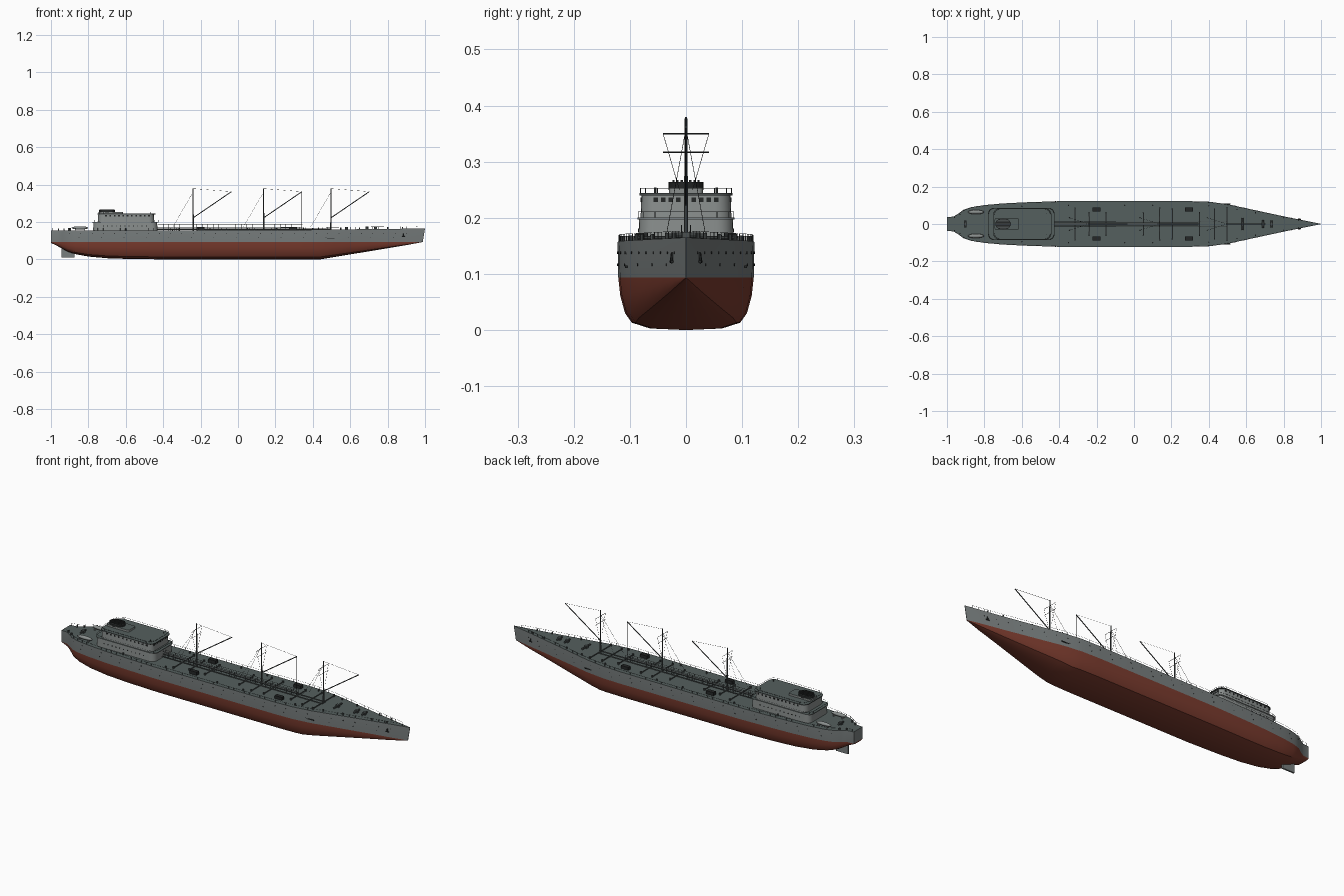
import bpy, bmesh, math
from mathutils import Vector

if "Cube" in bpy.data.objects:
    bpy.data.objects.remove(bpy.data.objects["Cube"])


def mat(name, r, g, b):
    m = bpy.data.materials.new(name)
    m.diffuse_color = (r, g, b, 1)
    m.use_nodes = True
    m.node_tree.nodes["Principled BSDF"].inputs["Base Color"].default_value = m.diffuse_color
    return m


GREY = mat("hull grey", 0.19, 0.21, 0.21)
RED = mat("bottom red", 0.20, 0.045, 0.028)
DECK = mat("deck grey green", 0.09, 0.115, 0.112)
HOUSE = mat("house grey", 0.25, 0.27, 0.265)
BLACK = mat("black", 0.018, 0.02, 0.02)
DARK = mat("fitting grey", 0.07, 0.08, 0.08)


def finish(name, bm, *mats, smooth=None):
    bmesh.ops.recalc_face_normals(bm, faces=bm.faces)
    me = bpy.data.meshes.new(name)
    bm.to_mesh(me)
    bm.free()
    for m in mats:
        me.materials.append(m)
    ob = bpy.data.objects.new(name, me)
    bpy.context.collection.objects.link(ob)
    if smooth:
        bpy.context.view_layer.objects.active = ob
        ob.select_set(True)
        bpy.ops.object.shade_smooth_by_angle(angle=math.radians(smooth))
        ob.select_set(False)
    return ob


def rod(bm, a, b, r, n=4, r2=None):
    a, b = Vector(a), Vector(b)
    q = (b - a).to_track_quat('Z', 'Y').to_matrix().to_4x4()
    q.translation = (a + b) / 2
    bmesh.ops.create_cone(bm, cap_ends=True, segments=n, radius1=r,
                          radius2=r if r2 is None else r2, depth=(b - a).length, matrix=q)


def box(bm, x0, x1, y0, y1, z0, z1):
    vs = bmesh.ops.create_cube(bm, size=1)["verts"]
    for v in vs:
        v.co = ((x0 + x1) / 2 + v.co.x * (x1 - x0), (y0 + y1) / 2 + v.co.y * (y1 - y0),
                (z0 + z1) / 2 + v.co.z * (z1 - z0))


def interp(table, x):
    for (x0, a), (x1, b) in zip(table, table[1:]):
        if x <= x1:
            return a + (b - a) * max(0, x - x0) / (x1 - x0)
    return table[-1][1]


def rounded(x0, x1, w, r, n=5):
    pts = []
    for k, (cx, cy) in enumerate([(x1 - r, w - r), (x0 + r, w - r), (x0 + r, r - w), (x1 - r, r - w)]):
        for i in range(n + 1):
            t = math.pi / 2 * (k + i / n)
            pts.append((cx + r * math.cos(t), cy + r * math.sin(t)))
    return pts


def prism(name, pts, z0, z1, side, top, taper=1.0):
    bm = bmesh.new()
    mx = sum(p[0] for p in pts) / len(pts)
    lo = [bm.verts.new((x, y, z0)) for x, y in pts]
    hi = [bm.verts.new((mx + (x - mx) * taper, y * taper, z1)) for x, y in pts]
    bm.faces.new(lo)
    bm.faces.new(hi).material_index = 1
    for i in range(len(pts)):
        j = (i + 1) % len(pts)
        bm.faces.new((lo[i], lo[j], hi[j], hi[i]))
    return finish(name, bm, side, top, smooth=35)


# Hull lines: half width, keel height and sheer along the length
WIDTH = [(-1, .036), (-.965, .040), (-.94, .055), (-.91, .077), (-.87, .090), (-.8, .101), (-.7, .110),
         (-.58, .116), (-.4, .122), (.3, .122), (.4, .119), (.5, .106), (.6, .084), (.8, .041), (1, .001)]
KEEL = [(-1, .088), (-.965, .071), (-.94, .057), (-.91, .041), (-.87, .028), (-.8, .015), (-.7, .006),
        (-.58, .002), (-.4, 0), (.44, 0), (1, .0925)]
WL = .094
half = lambda x: interp(WIDTH, x)
sheer = lambda x: .155 + .010 * max(0, (x - .1) / .9)
SECTION = [(.97, .65), (.90, .32), (.80, .14), (.53, .03), (0, 0)]

# Hull: lofted stations, red below the waterline, deck on top
bm = bmesh.new()
rings = []
for x in sorted({p[0] for p in WIDTH + KEEL} | {.7, .9}):
    w, k, zd = half(x), interp(KEEL, x), sheer(x)
    side = [(w, zd), (w * .99, WL)] + [(w * .99 * f, k + (WL - k) * t) for f, t in SECTION]
    pts = side + [(-y, z) for y, z in side[-2::-1]]
    rake = .012 if x == 1 else 0
    rings.append([bm.verts.new((x - rake * (zd - z) / .07 if rake else x, y, z)) for y, z in pts])
n = len(rings[0])
for a, b in zip(rings, rings[1:]):
    for i in range(n):
        j = (i + 1) % n
        f = bm.faces.new((a[i], b[i], b[j], a[j]))
        f.material_index = 2 if i == n - 1 else (0 if i in (0, n - 2) else 1)
s = rings[0]
bm.faces.new((s[0], s[1], s[-2], s[-1]))
bm.faces.new(s[1:-1]).material_index = 1
bm.faces.new(rings[-1])
finish("hull", bm, GREY, RED, DECK, smooth=30)

# Rudder
bm = bmesh.new()
box(bm, -.945, -.875, -.004, .004, .011, .065)
finish("rudder", bm, GREY)

# Hull portholes, anchors
bm = bmesh.new()
for sy in (-1, 1):
    for z, step, start in ((.138, .06, -.9), (.116, .12, -.85)):
        x = start
        while x < .92:
            y = half(x)
            rod(bm, (x, sy * (y - .002), z), (x, sy * (y + .0008), z), .0022, 6)
            x += step
    box(bm, .475, .515, sy * half(.495) - .002, sy * half(.495) + .002, .111, .115)
    rod(bm, (.885, sy * .024, .138), (.885, sy * .026, .122), .003, 6)
    rod(bm, (.877, sy * .027, .122), (.893, sy * .025, .122), .003, 6)
finish("portholes_and_anchors", bm, BLACK)

# Deck edge railing
bm = bmesh.new()
for sy in (-1, 1):
    xs = [-.99 + i * 1.95 / 65 for i in range(66)]
    tops = []
    for x in xs:
        p = Vector((x, sy * max(half(x) - .002, .001), sheer(x)))
        tops.append(p + Vector((0, 0, .012)))
        rod(bm, p, tops[-1], .0007)
    for a, b in zip(tops, tops[1:]):
        rod(bm, a, b, .0005, 3)
finish("deck_railing", bm, DARK)

# Deckhouse, two tiers with thin roof plates
prism("lower_house", rounded(-.775, -.43, .085, .03), .15, .197, HOUSE, DECK, .985)
prism("lower_house_roof", rounded(-.78, -.425, .086, .03), .197, .201, HOUSE, DECK)
prism("upper_house", rounded(-.75, -.447, .081, .03), .2, .240, HOUSE, DECK, .98)
prism("upper_house_roof", rounded(-.752, -.442, .083, .03), .240, .244, DARK, DECK)
prism("funnel_base", rounded(-.745, -.615, .03, .008), .243, .254, HOUSE, DECK)

# Funnel with black louvred cap
oval = [(-.70 + .042 * math.cos(i * math.pi / 12), .031 * math.sin(i * math.pi / 12)) for i in range(24)]
prism("funnel", oval, .25, .264, BLACK, DARK)
bm = bmesh.new()
for i in range(-3, 4):
    w = .040 * math.sqrt(1 - (i / 4) ** 2)
    box(bm, -.70 - w, -.70 + w, i * .0075 - .002, i * .0075 + .002, .262, .267)
finish("funnel_louvres", bm, BLACK)

# House windows
bm = bmesh.new()
for i in range(-4, 5):
    box(bm, -.453, -.4485, i * .0135 - .004, i * .0135 + .004, .228, .236)
for sy in (-1, 1):
    for i in range(11):
        x = -.71 + i * .023
        box(bm, x, x + .009, sy * .0795 - .0012, sy * .0795 + .0012, .228, .236)
        rod(bm, (x - .01, sy * .082, .178), (x - .01, sy * .0855, .178), .003, 6)
finish("house_windows", bm, BLACK)

# House railings and roof posts
bm = bmesh.new()
for pts, z in ((rounded(-.778, -.427, .085, .03, 2), .201), (rounded(-.748, -.446, .081, .03, 2), .243)):
    for a, b in zip(pts, pts[1:] + pts[:1]):
        rod(bm, (*a, z), (*a, z + .010), .0007)
        rod(bm, (*a, z + .010), (*b, z + .010), .0006, 3)
for sy in (-1, 1):
    rod(bm, (-.47, sy * .055, .243), (-.47, sy * .055, .254), .002, 6)
finish("house_railings", bm, DARK)

# Lifeboats on cradles
bm = bmesh.new()
for sy in (-1, 1):
    vs = bmesh.ops.create_uvsphere(bm, u_segments=12, v_segments=8, radius=1)["verts"]
    for v in vs:
        v.co = (-.845 + v.co.x * .045, sy * .064 + v.co.y * .011, .168 + v.co.z * .009)
    for x in (-.87, -.82):
        box(bm, x - .002, x + .002, sy * .064 - .012, sy * .064 + .012, .154, .165)
finish("lifeboats", bm, HOUSE, smooth=40)

# Masts with derrick booms, crosstrees and rigging
for i, x in enumerate((-.24, .137, .497)):
    bm = bmesh.new()
    rod(bm, (x, 0, .15), (x, 0, .38), .0042, 8, .0022)
    tip = (x + .205, 0, .362)
    rod(bm, (x, 0, .222), tip, .0024, 6)
    for z in (.317, .35):
        rod(bm, (x, -.041, z), (x, .041, z), .0011)
    finish("mast_%d" % (i + 1), bm, DARK, smooth=40)
    bm = bmesh.new()
    rod(bm, (x, 0, .378), tip, .0006, 3)
    for sy in (-1, 1):
        rod(bm, (x, sy * .041, .35), (x, sy * .012, .25), .0006, 3)
        rod(bm, (x, 0, .36), (x - .11, sy * .035, .17), .0006, 3)
    if i == 1:
        rod(bm, tip, (tip[0], 0, .155), .0012)
    finish("rigging_%d" % (i + 1), bm, BLACK)

# Central catwalk with railings and pipes beneath
bm = bmesh.new()
box(bm, -.43, .345, -.008, .008, .170, .173)
for sy in (-1, 1):
    rod(bm, (-.43, sy * .008, .187), (.345, sy * .008, .187), .0009)
    rod(bm, (-.43, sy * .012, .161), (.50, sy * .012, .161), .003, 6)
    for i in range(27):
        x = -.43 + i * .775 / 26
        rod(bm, (x, sy * .008, .153), (x, sy * .008, .187), .0009)
finish("catwalk", bm, DARK)

# Cross pipes on deck with end valves
bm = bmesh.new()
for x, w in ((-.315, .085), (-.24, .06), (-.15, .06), (.05, .06), (.137, .085), (.205, .08),
             (.35, .06), (.43, .08), (.497, .088)):
    z = sheer(x) + .005
    rod(bm, (x, -w, z), (x, w, z), .003, 6)
    for sy in (-1, 1):
        rod(bm, (x, sy * w, z - .006), (x, sy * w, z + .007), .004, 6)
finish("cross_pipes", bm, DARK)

# Cargo hatches
bm = bmesh.new()
for x in (-.2, .295):
    for sy in (-1, 1):
        box(bm, x - .021, x + .021, sy * .078 - .010, sy * .078 + .010, .154, .173)
finish("hatches", bm, BLACK)

# Winches and bollards fore and aft
bm = bmesh.new()
for x, w in ((.58, .032), (.69, .022), (.735, .02), (-.90, .02)):
    z = sheer(x)
    rod(bm, (x, -w, z + .007), (x, w, z + .007), .005, 8)
    box(bm, x - .008, x + .008, -.007, .007, z - .001, z + .013)
for x in (-.96, -.93, -.6, -.35, -.05, .1, .4, .55, .65, .8, .88):
    for sy in (-1, 1):
        y = sy * half(x) * .82
        rod(bm, (x, y, sheer(x) - .001), (x, y, sheer(x) + .010), .0035, 8)
finish("winches_and_bollards", bm, DARK, smooth=40)
